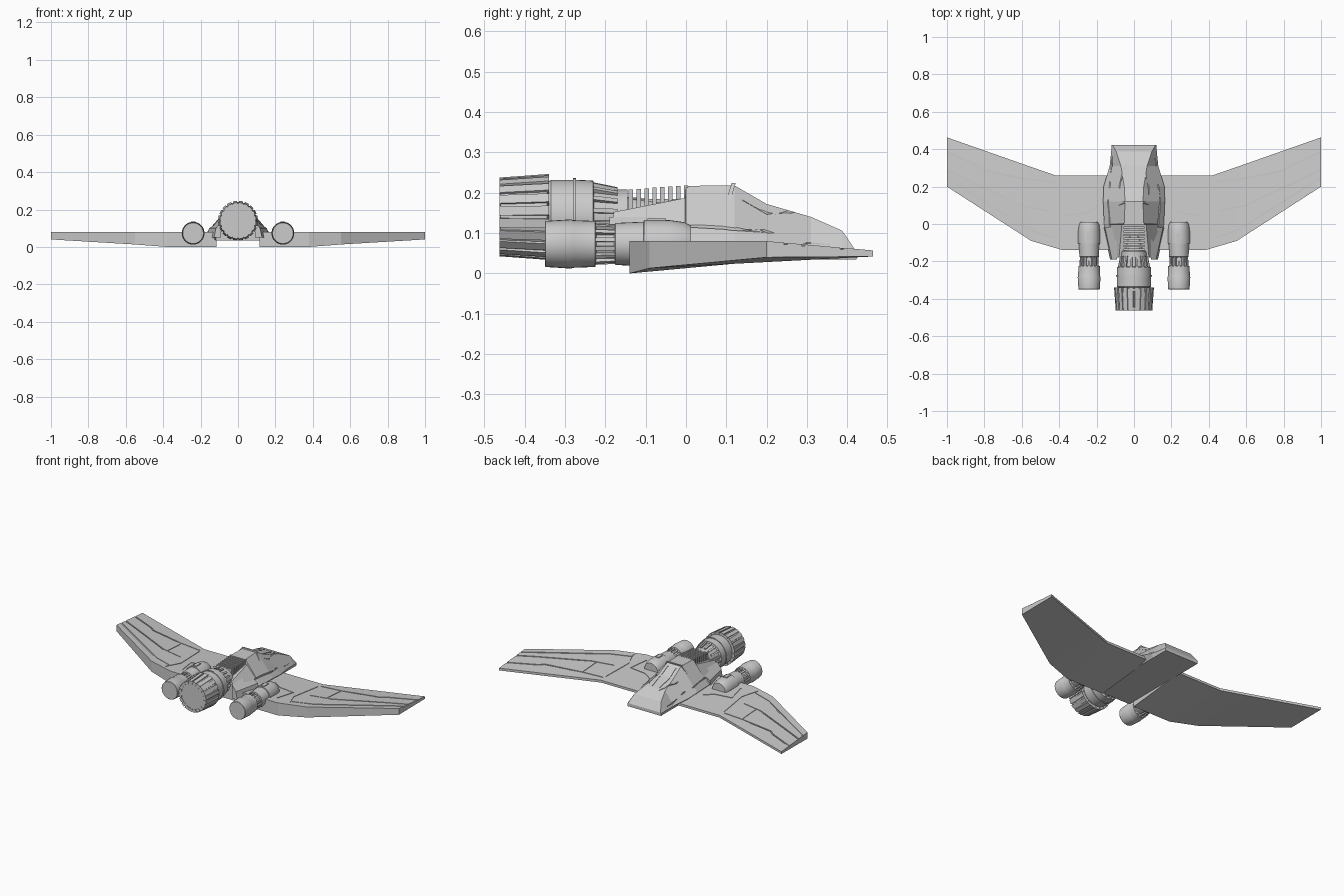
import bpy, bmesh, math
from mathutils import Vector
from mathutils.bvhtree import BVHTree

if "Cube" in bpy.data.objects:
    bpy.data.objects.remove(bpy.data.objects["Cube"])


def build(name, lofts, smooth=False, mirror=False):
    """Each loft is a list of closed rings of equal length, capped at both ends."""
    bm = bmesh.new()
    for rings in lofts:
        vs = [[bm.verts.new(p) for p in ring] for ring in rings]
        n = len(vs[0])
        for a, b in zip(vs, vs[1:]):
            for i in range(n):
                j = (i + 1) % n
                bm.faces.new((a[i], a[j], b[j], b[i]))
        bm.faces.new(vs[0])
        bm.faces.new(vs[-1])
    bmesh.ops.recalc_face_normals(bm, faces=bm.faces)
    me = bpy.data.meshes.new(name)
    bm.to_mesh(me)
    bm.free()
    ob = bpy.data.objects.new(name, me)
    bpy.context.collection.objects.link(ob)
    for o in bpy.context.selected_objects:
        o.select_set(False)
    bpy.context.view_layer.objects.active = ob
    ob.select_set(True)
    if smooth:
        bpy.ops.object.shade_smooth_by_angle(angle=math.radians(30))
    if mirror:
        m = ob.modifiers.new("mirror", 'MIRROR')
        m.use_mirror_merge = False
    return ob


def lathe(cx, cz, profile, n=32):
    """Turned shape along y from (y, radius) pairs."""
    return [[(cx + r * math.cos(2 * math.pi * i / n), y, cz + r * math.sin(2 * math.pi * i / n))
             for i in range(n)] for y, r in profile]


def slats(cx, cz, n, ends, width, depth):
    """Blocks spread around an engine; ends = (y, outer radius) pairs."""
    out = []
    for k in range(n):
        a = 2 * math.pi * (k + 0.5) / n
        rad = Vector((math.cos(a), 0, math.sin(a)))
        side = Vector((-math.sin(a), 0, math.cos(a))) * width / 2
        c = Vector((cx, 0, cz))
        out.append([[c + Vector((0, y, 0)) + rad * q + side * s
                     for q, s in ((r - depth, -1), (r - depth, 1), (r, 1), (r, -1))] for y, r in ends])
    return out


def box(x0, x1, y0, y1, z0, z1):
    return [[(x0, y, z0), (x1, y, z0), (x1, y, z1), (x0, y, z1)] for y in (y0, y1)]


def engrave(ob, paths, w=0.004, d=0.003):
    """Cut shallow panel lines into the upper surface along xy paths."""
    me = ob.data
    tree = BVHTree.FromPolygons([v.co for v in me.vertices], [p.vertices for p in me.polygons])
    lofts = []
    for path in paths:
        pts = []
        for a, b in zip(path, path[1:]):
            pts += [Vector(a).lerp(Vector(b), t / 4) for t in range(4)]
        pts.append(Vector(path[-1]))
        rings = []
        for i, p in enumerate(pts):
            t = (pts[min(i + 1, len(pts) - 1)] - pts[max(i - 1, 0)]).normalized()
            s = Vector((-t.y, t.x, 0)) * w
            z = tree.ray_cast(Vector((min(p.x, 0.995), p.y, 1)), Vector((0, 0, -1)))[0].z
            c = Vector((p.x, p.y, z))
            rings.append([c + s * sx + Vector((0, 0, d * sz))
                          for sx, sz in ((-1, -1), (1, -1), (1, 2), (-1, 2))])
        lofts.append(rings)
    cutter = build("panel_line_cutter", lofts)
    cutter.hide_render = True
    m = ob.modifiers.new("panel_lines", 'BOOLEAN')
    m.operation, m.object, m.solver, m.use_self = 'DIFFERENCE', cutter, 'EXACT', True
    bpy.context.view_layer.objects.active = ob
    bpy.ops.object.modifier_apply(modifier=m.name)
    bpy.data.objects.remove(cutter)


# Wings: stations of (leading x, y), (trailing x, y), trailing bottom z
stations = [((0.115, 0.26), (0.115, -0.14), 0.0), ((0.42, 0.26), (0.38, -0.14), 0.0),
            ((0.57, 0.312), (0.55, -0.09), 0.013), ((1.0, 0.463), (1.0, 0.2), 0.04)]
wing = build("wing", [[[(*le, 0.042), (*le, 0.057), (*te, 0.08), (*te, zb)]
                       for le, te, zb in stations]])
engrave(wing, [
    [(1.02, 0.395), (0.83, 0.31), (0.80, 0.285), (0.57, 0.24), (0.43, 0.225)],
    [(1.02, 0.30), (0.6, 0.1), (0.46, 0.07)],
    [(1.02, 0.26), (0.56, -0.03), (0.43, -0.075)],
    [(0.565, 0.228), (0.565, 0.095)],
    [(0.44, -0.1), (0.40, 0.0), (0.42, 0.21)],
    [(0.19, 0.1), (0.25, 0.06), (0.36, 0.045), (0.335, -0.08)]])
m = wing.modifiers.new("mirror", 'MIRROR')
m.use_mirror_merge = False

# Hull: y, side width, side z, top width, top z
hull_sections = [(0.422, 0.12, 0.05, 0.115, 0.054), (0.387, 0.122, 0.052, 0.095, 0.106),
                 (0.31, 0.13, 0.058, 0.07, 0.14), (0.20, 0.163, 0.075, 0.052, 0.172),
                 (0.12, 0.165, 0.08, 0.048, 0.218), (0.0, 0.16, 0.08, 0.052, 0.217),
                 (-0.002, 0.16, 0.08, 0.065, 0.187), (-0.18, 0.12, 0.08, 0.08, 0.152)]
hull = build("hull", [[[(-0.118, y, 0.034), (0.118, y, 0.034), (sw, y, sz), (tw, y, tz),
                        (-tw, y, tz), (-sw, y, sz)] for y, sw, sz, tw, tz in hull_sections]])
lines = []
for s in (-1, 1):
    lines += [[(s * 0.035, 0.32), (s * 0.055, 0.29), (s * 0.078, 0.2), (s * 0.075, 0.14)],
              [(s * 0.025, 0.305), (s * 0.032, 0.21), (s * 0.028, 0.14)],
              [(s * 0.115, 0.36), (s * 0.125, 0.24), (s * 0.14, 0.12), (s * 0.125, -0.05)]]
engrave(hull, lines, 0.003)

# Slanted frame behind the cockpit
build("canopy_frame", [[[(-0.114, y, 0.13), (0.114, y, 0.13), (0.052, y + 0.028, 0.224),
                         (-0.052, y + 0.028, 0.224)] for y in (0.085, 0.095)]])

# Cooling ribs along the spine
ribs = [box(-0.055, 0.055, -0.142 + 0.0195 * i, -0.131 + 0.0195 * i, 0.14, 0.208 + 0.0015 * i)
        for i in range(8)]
ribs.append(box(-0.022, 0.022, -0.16, 0.0, 0.14, 0.185))
build("spine_ribs", ribs)

# Hull flank blocks by the tail
build("tail_flank", [[[(0.09, y, 0.05), (w, y, 0.05), (w - 0.01, y, 0.1), (0.09, y, 0.14)]
                      for y, w in ((-0.19, 0.128), (-0.02, 0.165))]], mirror=True)

# Main engine with slatted nozzle
build("main_engine", [lathe(0, 0.14, [
    (-0.46, 0.093), (-0.345, 0.1), (-0.34, 0.088), (-0.335, 0.092), (-0.28, 0.092), (-0.28, 0.096),
    (-0.272, 0.096), (-0.272, 0.092), (-0.23, 0.09), (-0.228, 0.076), (-0.17, 0.068), (-0.145, 0.068),
    (-0.145, 0.05), (-0.05, 0.04)], 40)], smooth=True)
build("main_nozzle_slats", slats(0, 0.14, 20, [(-0.462, 0.097), (-0.34, 0.106)], 0.023, 0.02))
build("main_engine_fins", slats(0, 0.14, 16, [(-0.232, 0.087), (-0.17, 0.074)], 0.011, 0.03))

# Side engines
sx, sz = 0.24, 0.073
build("side_engine", [lathe(sx, sz, [
    (-0.35, 0.055), (-0.348, 0.057), (-0.285, 0.061), (-0.28, 0.059), (-0.225, 0.057), (-0.222, 0.043),
    (-0.178, 0.043), (-0.175, 0.052), (-0.105, 0.055), (-0.104, 0.06), (-0.04, 0.059), (-0.005, 0.054),
    (0.012, 0.046)])], smooth=True, mirror=True)
build("side_engine_fins", slats(sx, sz, 14, [(-0.228, 0.052), (-0.17, 0.049)], 0.01, 0.02), mirror=True)
build("side_engine_vent", [box(sx - 0.012, sx + 0.012, -0.095, -0.05, 0.12, 0.136)], mirror=True)
